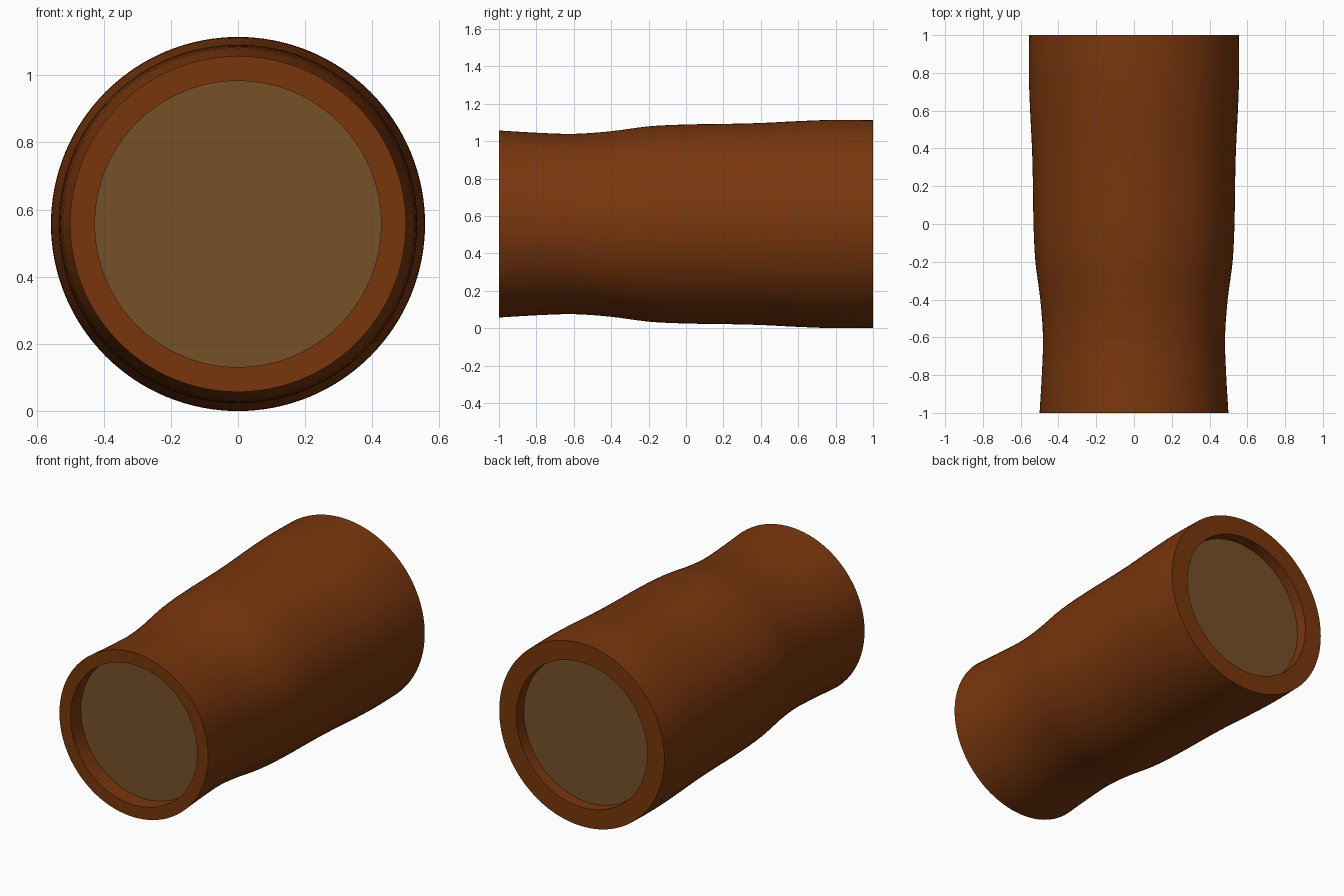
import bpy, bmesh, math

if "Cube" in bpy.data.objects:
    bpy.data.objects.remove(bpy.data.objects["Cube"])

CENTER_Z = 0.557
SIDES = 128


def material(name, color):
    m = bpy.data.materials.new(name)
    m.diffuse_color = (*color, 1)
    m.use_nodes = True
    m.node_tree.nodes["Principled BSDF"].inputs["Base Color"].default_value = m.diffuse_color
    return m


def smooth_curve(pts, steps=4):
    """Catmull-Rom points through the given (y, radius) profile."""
    p = [pts[0]] + pts + [pts[-1]]
    out = []
    for a, b, c, d in zip(p, p[1:], p[2:], p[3:]):
        for i in range(steps):
            t = i / steps
            out.append(tuple(0.5 * (2 * q + (r - o) * t + (2 * o - 5 * q + 4 * r - s) * t * t
                                    + (3 * q - o - 3 * r + s) * t ** 3)
                             for o, q, r, s in zip(a, b, c, d)))
    return out + [pts[-1]]


def lathe(name, profile, mat, closed=False, capped=False):
    """Revolve a (y, radius) profile around the lengthwise axis."""
    bm = bmesh.new()
    rings = []
    for y, r in profile:
        rings.append([bm.verts.new((r * math.cos(2 * math.pi * k / SIDES), y,
                                    CENTER_Z + r * math.sin(2 * math.pi * k / SIDES)))
                      for k in range(SIDES)])
    pairs = list(zip(rings, rings[1:])) + ([(rings[-1], rings[0])] if closed else [])
    for a, b in pairs:
        for k in range(SIDES):
            n = (k + 1) % SIDES
            bm.faces.new((a[k], a[n], b[n], b[k]))
    if capped:
        bm.faces.new(rings[0])
        bm.faces.new(rings[-1])
    bmesh.ops.recalc_face_normals(bm, faces=bm.faces)
    me = bpy.data.meshes.new(name)
    bm.to_mesh(me)
    bm.free()
    me.materials.append(mat)
    ob = bpy.data.objects.new(name, me)
    bpy.context.collection.objects.link(ob)
    bpy.ops.object.select_all(action='DESELECT')
    ob.select_set(True)
    bpy.context.view_layer.objects.active = ob
    bpy.ops.object.shade_smooth_by_angle(angle=math.radians(30))
    return ob


bark_mat = material("bark", (0.19, 0.037, 0.004))
wood_mat = material("heartwood", (0.18, 0.083, 0.022))

# Bark shell: wavy outside, plain bore inside
outer = smooth_curve([(-1, .5), (-.8, .488), (-.6, .482), (-.4, .496), (-.2, .522), (0, .532),
                      (.2, .535), (.4, .540), (.6, .550), (.8, .557), (1, .555)])
lathe("bark_shell", outer + [(1, .44), (-1, .426)], bark_mat, closed=True)

# Wooden core, recessed at both ends
lathe("wood_core", [(-.9, .4265), (.93, .4395)], wood_mat, capped=True)
